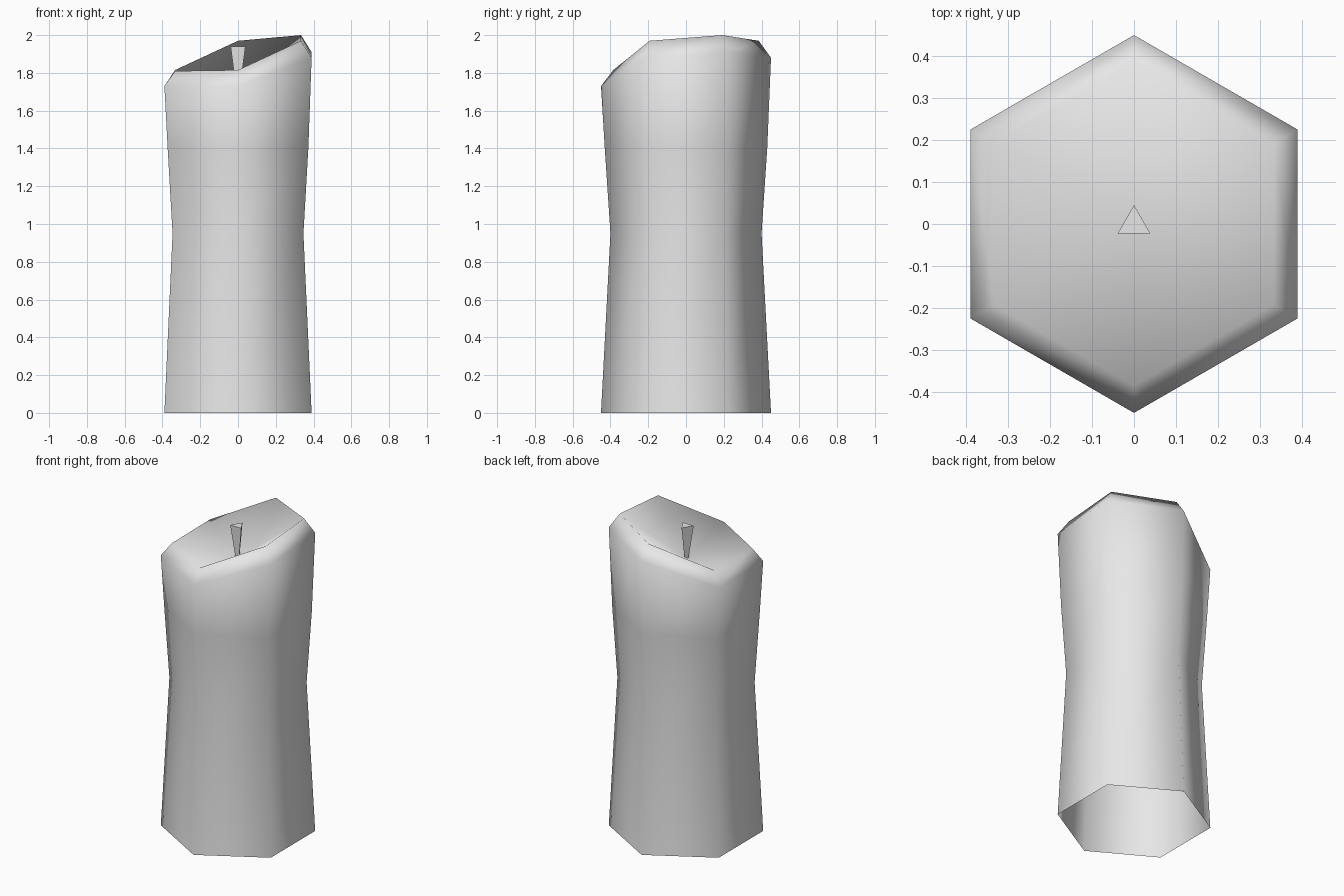
import bpy
import bmesh
from math import cos, sin, radians

cube = bpy.data.objects.get("Cube")
if cube:
    bpy.data.objects.remove(cube, do_unlink=True)

# Single wax colour
wax = bpy.data.materials.new("light_grey")
wax.use_nodes = True
wax.diffuse_color = (0.8, 0.8, 0.8, 1)
wax.node_tree.nodes["Principled BSDF"].inputs["Base Color"].default_value = (0.8, 0.8, 0.8, 1)


def ring(bm, radius, heights, start):
    """One loop of vertices, with a height for each corner."""
    step = 360 / len(heights)
    angles = [radians(start + i * step) for i in range(len(heights))]
    return [bm.verts.new((radius * cos(a), radius * sin(a), z)) for a, z in zip(angles, heights)]


def bridge(bm, low, high):
    n = len(low)
    for i in range(n):
        j = (i + 1) % n
        bm.faces.new((low[i], low[j], high[j], high[i]))


def finish(bm, name, smooth):
    mesh = bpy.data.meshes.new(name)
    for face in bm.faces:
        face.smooth = smooth
    bm.to_mesh(mesh)
    bm.free()
    mesh.materials.append(wax)
    obj = bpy.data.objects.new(name, mesh)
    bpy.context.collection.objects.link(obj)
    return obj


# Waisted hexagonal body, open below, with a slanted melted rim
bm = bmesh.new()
levels = [
    (0.45, [0] * 6),
    (0.40, [0.95] * 6),
    (0.43, [1.4] * 6),
    (0.45, [1.91, 1.88, 1.73, 1.73, 1.73, 1.88]),
    (0.385, [2.0, 1.97, 1.815, 1.81, 1.815, 1.97]),
]
rings = [ring(bm, r, heights, 30) for r, heights in levels]
for low, high in zip(rings, rings[1:]):
    bridge(bm, low, high)

# Sunken pool around the wick
centre = bm.verts.new((0, 0, 1.73))
rim = rings[-1]
for i in range(6):
    bm.faces.new((rim[i], rim[(i + 1) % 6], centre))
finish(bm, "candle_body", True)

# Three-sided wick, widening upwards
bm = bmesh.new()
base = ring(bm, 0.013, [1.72] * 3, 90)
tip = ring(bm, 0.045, [1.94] * 3, 90)
bridge(bm, base, tip)
bm.faces.new(tip)
finish(bm, "wick", False)
